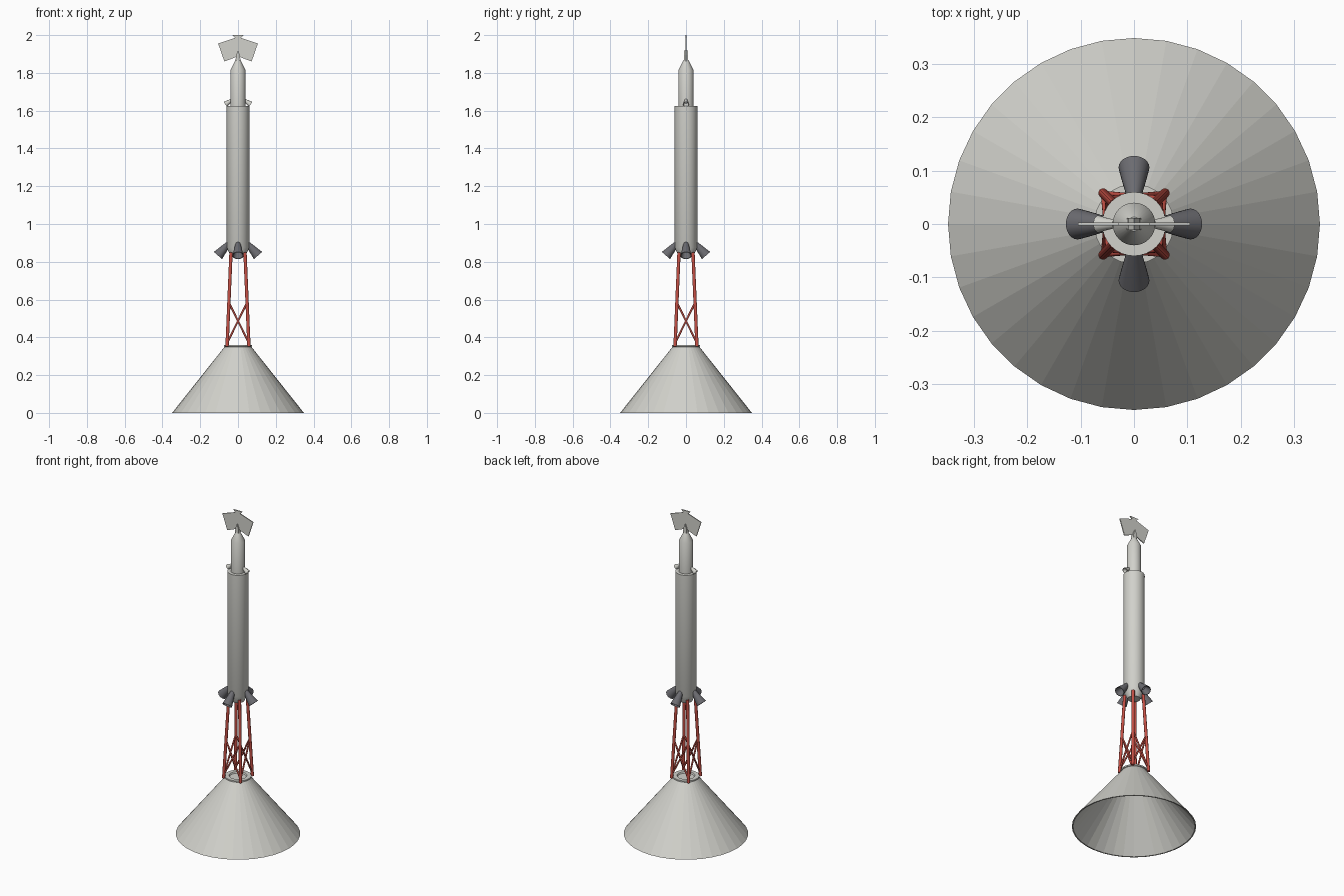
import bpy, bmesh, math
from mathutils import Vector

cube = bpy.data.objects.get("Cube")
if cube:
    bpy.data.objects.remove(cube, do_unlink=True)


def material(name, rgb):
    m = bpy.data.materials.new(name)
    m.use_nodes = True
    m.diffuse_color = (*rgb, 1)
    m.node_tree.nodes["Principled BSDF"].inputs["Base Color"].default_value = (*rgb, 1)
    return m


LIGHT = material("light grey", (0.64, 0.64, 0.60))
DARK = material("dark grey", (0.15, 0.15, 0.165))
RED = material("red", (0.56, 0.08, 0.06))


def finish(name, bm, mat, smooth=None):
    bmesh.ops.remove_doubles(bm, verts=bm.verts, dist=1e-5)
    bmesh.ops.recalc_face_normals(bm, faces=bm.faces)
    me = bpy.data.meshes.new(name)
    bm.to_mesh(me)
    bm.free()
    me.materials.append(mat)
    ob = bpy.data.objects.new(name, me)
    bpy.context.collection.objects.link(ob)
    if smooth:
        bpy.ops.object.select_all(action="DESELECT")
        ob.select_set(True)
        bpy.context.view_layer.objects.active = ob
        bpy.ops.object.shade_smooth_by_angle(angle=math.radians(smooth))
    return ob


def lathe(name, profile, mat, steps=32, smooth=30):
    """Spin (radius, height) points around z."""
    bm = bmesh.new()
    vs = [bm.verts.new((r, 0, z)) for r, z in profile]
    es = [bm.edges.new(pair) for pair in zip(vs, vs[1:])]
    bmesh.ops.spin(bm, geom=vs + es, cent=(0, 0, 0), axis=(0, 0, 1),
                   angle=math.tau, steps=steps)
    return finish(name, bm, mat, smooth)


def rod(name, a, b, radius):
    a, b = Vector(a), Vector(b)
    bm = bmesh.new()
    bmesh.ops.create_cone(bm, cap_ends=True, segments=12, radius1=radius,
                          radius2=radius, depth=(b - a).length)
    ob = finish(name, bm, RED, 40)
    ob.location = (a + b) / 2
    ob.rotation_euler = (b - a).to_track_quat("Z", "Y").to_euler()


def plate(name, outline, depth):
    """Extrude an (x, z) outline evenly about y = 0."""
    bm = bmesh.new()
    face = bm.faces.new([bm.verts.new((x, -depth / 2, z)) for x, z in outline])
    ext = bmesh.ops.extrude_face_region(bm, geom=[face])
    bmesh.ops.translate(bm, vec=(0, depth, 0),
                        verts=[v for v in ext["geom"] if isinstance(v, bmesh.types.BMVert)])
    return finish(name, bm, LIGHT)


def nozzle(name, turn, throat, exit_, r1, r2, mat):
    """Hollow bell; throat and exit are (distance from axis, height)."""
    a, b = [Vector((p[0] * math.cos(turn), p[0] * math.sin(turn), p[1])) for p in (throat, exit_)]
    d = (b - a).length
    ob = lathe(name, [(0, 0), (r1, 0), (r2 * 0.72, d * 0.5), (r2, d),
                      (r2 * 0.9, d), (r2 * 0.5, d * 0.5), (0, d * 0.4)], mat, 24, 35)
    ob.location = a
    ob.rotation_euler = (b - a).to_track_quat("Z", "Y").to_euler()


# Hollow conical cover with a rimmed top
lathe("cover_cone", [(0.342, 0), (0.349, 0), (0.071, 0.35), (0.075, 0.352),
                     (0.075, 0.36), (0.05, 0.36), (0.046, 0.352), (0, 0.352),
                     (0, 0.343), (0.069, 0.343), (0.342, 0)], LIGHT, 36, 5)

# Motor casing, upper section and nose
lathe("motor_casing", [(0, 0.825), (0.036, 0.825), (0.06, 0.875), (0.06, 1.626),
                       (0.04, 1.626), (0.04, 1.815), (0.013, 1.868), (0, 1.868)], LIGHT)

# Tower legs and cross braces
BASE, TOP = 0.352, 0.85


def corner(i, z):
    h = 0.058 + (0.037 - 0.058) * (z - BASE) / (TOP - BASE)
    a = math.pi / 4 + i * math.pi / 2
    return (h * math.copysign(1, math.cos(a)), h * math.copysign(1, math.sin(a)), z)


for i in range(4):
    rod(f"tower_leg_{i + 1}", corner(i, BASE), corner(i, TOP), 0.009)
    rod(f"brace_a_{i + 1}", corner(i, 0.37), corner(i + 1, 0.585), 0.005)
    rod(f"brace_b_{i + 1}", corner(i + 1, 0.37), corner(i, 0.585), 0.005)

# Main nozzles and small upper nozzles
for i in range(4):
    nozzle(f"main_nozzle_{i + 1}", i * math.pi / 2, (0.047, 0.9), (0.106, 0.833),
           0.012, 0.029, DARK)
for i, side in enumerate(("left", "right")):
    nozzle(f"{side}_upper_nozzle", i * math.pi, (0.036, 1.655), (0.067, 1.633),
           0.008, 0.016, LIGHT)

# Deployed vanes and their wedge-shaped mount
half = [(0.03, 2.0), (0.016, 1.985), (0.105, 1.955), (0.072, 1.86), (0.008, 1.885)]
plate("vanes", half + [(-x, z) for x, z in reversed(half)], 0.006)
plate("vane_mount", [(-0.013, 1.866), (0.013, 1.866), (0.01, 1.895),
                     (0, 1.918), (-0.01, 1.895)], 0.022)
